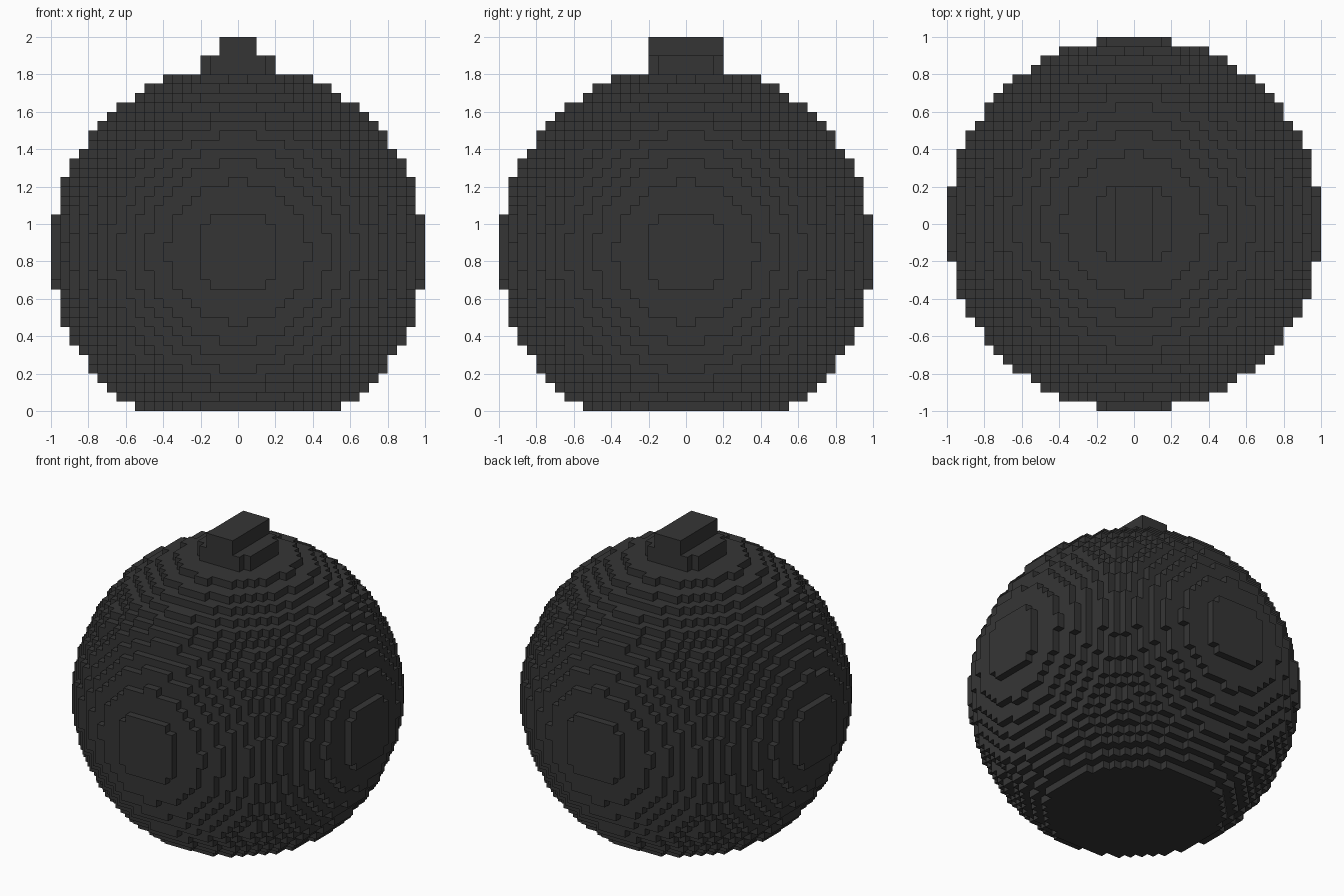
import bpy
import bmesh
from mathutils import Vector

if "Cube" in bpy.data.objects:
    bpy.data.objects.remove(bpy.data.objects["Cube"], do_unlink=True)

CELL = 0.05        # edge of one block
RADIUS = 20        # ball radius, in blocks
CENTRE = 17        # height of the ball's centre, in blocks

charcoal = bpy.data.materials.new("charcoal")
charcoal.use_nodes = True
colour = (0.036, 0.036, 0.036, 1)
charcoal.diffuse_color = colour
charcoal.node_tree.nodes["Principled BSDF"].inputs["Base Color"].default_value = colour


def block_shell(name, layers, inside):
    """Mesh the outer faces of every block whose centre passes the inside rule."""
    span = range(-RADIUS, RADIUS)
    filled = {(x, y, z) for x in span for y in span for z in layers
              if inside(x + 0.5, y + 0.5, z + 0.5)}
    bm = bmesh.new()
    corners = {}

    def corner(point):
        key = tuple(round(c) for c in point)
        if key not in corners:
            corners[key] = bm.verts.new(Vector(key) * CELL)
        return corners[key]

    for cell in filled:
        middle = Vector(cell) + Vector((0.5, 0.5, 0.5))
        for axis in range(3):
            for sign in (-1, 1):
                normal = Vector((0, 0, 0))
                normal[axis] = sign
                if tuple(int(a + b) for a, b in zip(cell, normal)) in filled:
                    continue
                u = Vector((0, 0, 0))
                u[(axis + 1) % 3] = 1
                v = normal.cross(u)
                quad = [(-u - v), (u - v), (u + v), (v - u)]
                bm.faces.new([corner(middle + (normal + q) / 2) for q in quad])

    mesh = bpy.data.meshes.new(name)
    bm.to_mesh(mesh)
    bm.free()
    mesh.materials.append(charcoal)
    obj = bpy.data.objects.new(name, mesh)
    bpy.context.collection.objects.link(obj)
    return obj


# Stepped ball, cut flat at the ground
block_shell("ball_body", range(0, CENTRE + RADIUS),
            lambda x, y, z: x * x + y * y + (z - CENTRE) ** 2 <= RADIUS ** 2)

# Square collar with clipped corners, continuing the ball's top step
block_shell("collar", [37],
            lambda x, y, z: max(abs(x), abs(y)) < 4 and abs(x) + abs(y) < 7)

# Narrow bar on top, running front to back
block_shell("top_bar", [38, 39],
            lambda x, y, z: abs(x) < 2 and abs(y) < 4)
